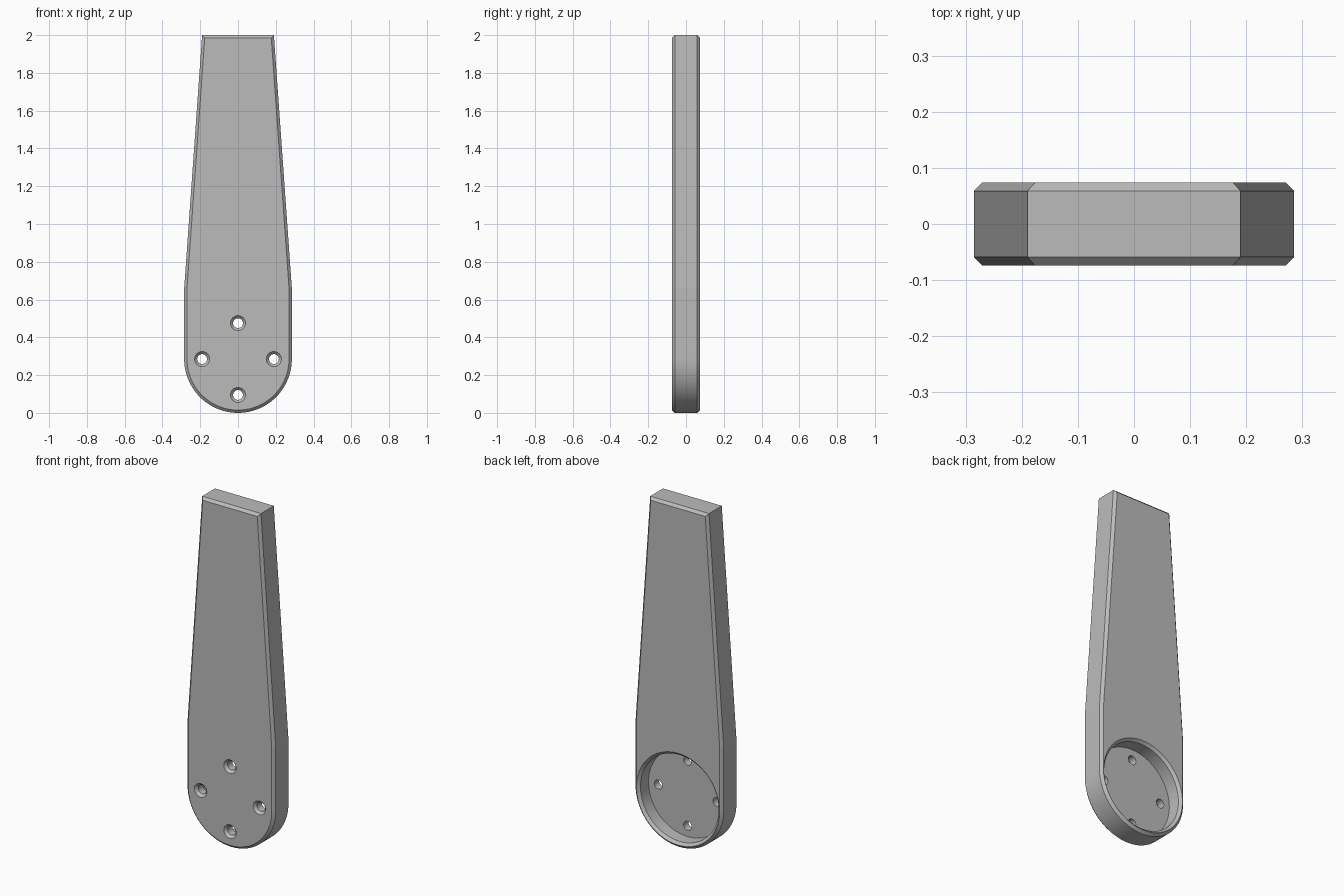
import bpy, bmesh
from math import pi, sin, cos, radians

cube = bpy.data.objects.get("Cube")
if cube:
    bpy.data.objects.remove(cube)

R, TOP_W, TOP_Z, SHOULDER = 0.285, 0.19, 2.0, 0.66
HALF, CHAMFER = 0.074, 0.015

metal = bpy.data.materials.new("plain grey")
metal.use_nodes = True
grey = (0.5, 0.5, 0.5, 1)
metal.diffuse_color = grey
metal.node_tree.nodes["Principled BSDF"].inputs["Base Color"].default_value = grey


def make_object(name, bm):
    bmesh.ops.recalc_face_normals(bm, faces=bm.faces)
    mesh = bpy.data.meshes.new(name)
    bm.to_mesh(mesh)
    bm.free()
    mesh.materials.append(metal)
    obj = bpy.data.objects.new(name, mesh)
    bpy.context.collection.objects.link(obj)
    return obj


def turned(name, profile, x, z, segments):
    """Solid of revolution about a y-axis line; profile holds (radius, y)."""
    bm = bmesh.new()
    rings = []
    for r, y in profile:
        angles = [2 * pi * i / segments for i in range(segments)]
        rings.append([bm.verts.new((x + r * cos(a), y, z + r * sin(a))) for a in angles])
    for a, b in zip(rings, rings[1:]):
        for i in range(segments):
            j = (i + 1) % segments
            bm.faces.new((a[i], a[j], b[j], b[i]))
    bm.faces.new(rings[0])
    bm.faces.new(rings[-1])
    return make_object(name, bm)


# Tapered plate with a round foot, chamfered around front and back
STEPS = 56
outline = [(TOP_W, TOP_Z), (-TOP_W, TOP_Z), (-R, SHOULDER)]
outline += [(-R * cos(pi * i / STEPS), R - R * sin(pi * i / STEPS)) for i in range(STEPS + 1)]
outline += [(R, SHOULDER)]
bm = bmesh.new()
face = bm.faces.new([bm.verts.new((x, -HALF, z)) for x, z in outline])
ext = bmesh.ops.extrude_face_region(bm, geom=[face])
bmesh.ops.translate(bm, vec=(0, 2 * HALF, 0),
                    verts=[v for v in ext["geom"] if isinstance(v, bmesh.types.BMVert)])
bmesh.ops.recalc_face_normals(bm, faces=bm.faces)
rims = [e for e in bm.edges if abs(e.verts[0].co.y - e.verts[1].co.y) < 0.001]
bmesh.ops.bevel(bm, geom=rims, offset=CHAMFER, offset_type='OFFSET',
                segments=1, profile=0.5, affect='EDGES')
arm = make_object("arm_plate", bm)

# Round pocket in the back, with a chamfered mouth
EXTRA = 0.02
cutters = [turned("pocket_cutter", [
    (0.253, -0.015), (0.253, HALF - CHAMFER),
    (0.268, HALF), (0.268, HALF + EXTRA)], 0, R, 112)]

# Four countersunk screw holes
for x, z in ((0, 0.19), (0, -0.19), (0.19, 0), (-0.19, 0)):
    cutters.append(turned("hole_cutter", [
        (0.04, -HALF - EXTRA), (0.04, -HALF),
        (0.026, -HALF + CHAMFER), (0.026, 0.03)], x, R + z, 32))

bpy.ops.object.select_all(action='DESELECT')
arm.select_set(True)
bpy.context.view_layer.objects.active = arm
for cutter in cutters:
    cutter.hide_render = True
    mod = arm.modifiers.new("cut", 'BOOLEAN')
    mod.operation, mod.solver, mod.object = 'DIFFERENCE', 'EXACT', cutter
    bpy.ops.object.modifier_apply(modifier=mod.name)
    bpy.data.objects.remove(cutter)

# Smooth the curved walls, keep the long faces flat
bpy.ops.object.shade_smooth_by_angle(angle=radians(25))
for poly in arm.data.polygons:
    if poly.area > 0.005:
        poly.use_smooth = False
